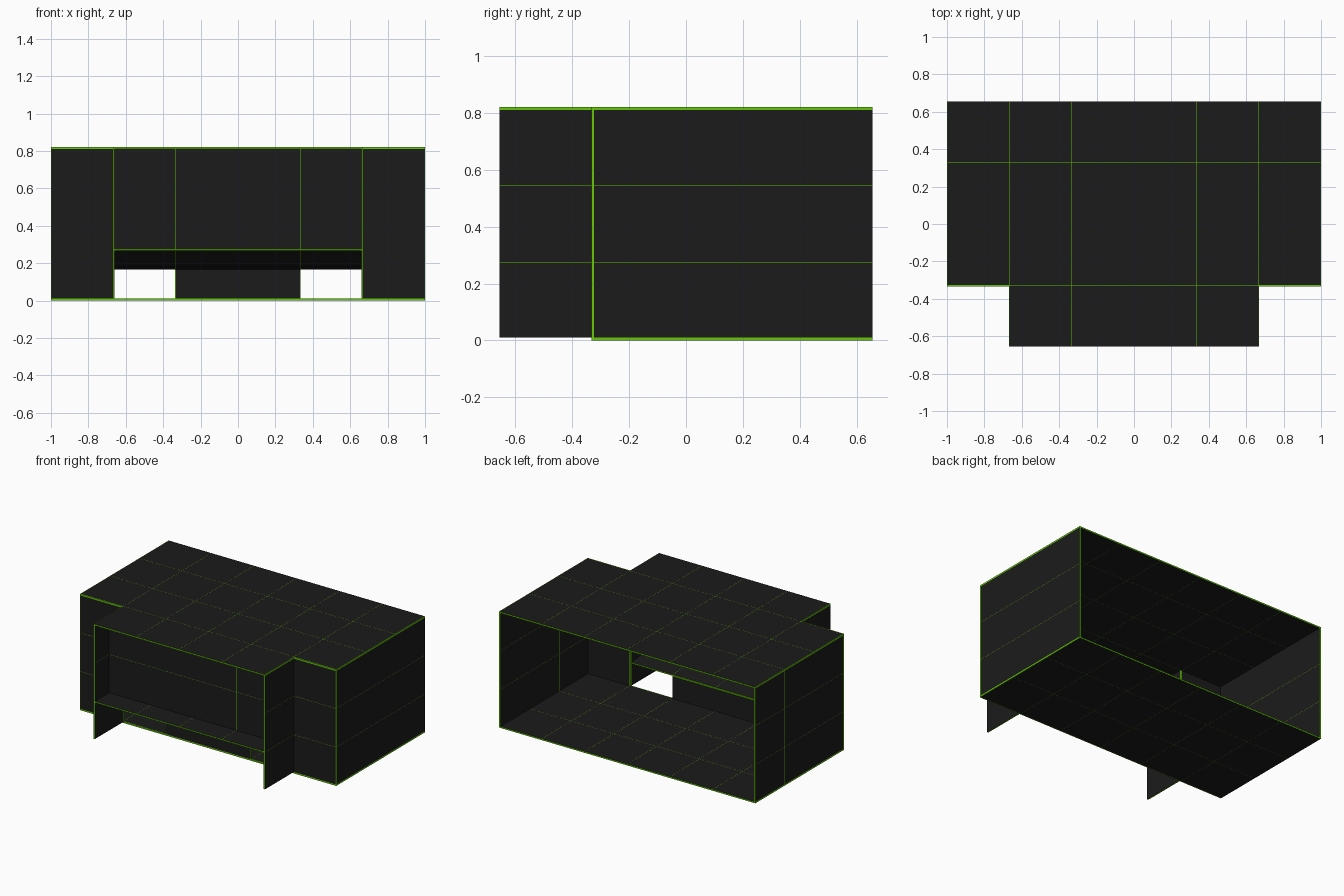
import bpy
import bmesh
from mathutils import Vector

cube = bpy.data.objects.get("Cube")
if cube:
    bpy.data.objects.remove(cube, do_unlink=True)

T = 0.01        # sheet thickness
LINE = 0.0015   # grid line width
W, D, H = 1.0, 0.655, 0.82      # half width, half depth, height
BAY, STEP = 0.669, -0.333       # bay half width, front wall position
GRID = {0: (-0.997, -0.667, -0.333, 0, 0.333, 0.667, 0.997),
        1: (-0.327, 0, 0.327),
        2: (0.273, 0.546)}


def make_material(name, colour):
    mat = bpy.data.materials.new(name)
    mat.use_nodes = True
    mat.diffuse_color = colour
    bsdf = mat.node_tree.nodes["Principled BSDF"]
    bsdf.inputs["Base Color"].default_value = colour
    bsdf.inputs["Roughness"].default_value = 0.8
    return mat


DARK = make_material("charcoal", (0.011, 0.011, 0.011, 1))
GREEN = make_material("bright green", (0.133, 0.58, 0.002, 1))


def sheet(name, axis, start, end, outline):
    """Extrude a 2D outline along an axis, then score the green grid into it."""
    others = [a for a in range(3) if a != axis]
    bm = bmesh.new()
    verts = []
    for u, v in outline:
        co = Vector()
        co[axis], co[others[0]], co[others[1]] = start, u, v
        verts.append(bm.verts.new(co))
    face = bm.faces.new(verts)
    grown = bmesh.ops.extrude_face_region(bm, geom=[face])
    move = Vector()
    move[axis] = end - start
    bmesh.ops.translate(bm, vec=move, verts=[
        g for g in grown["geom"] if isinstance(g, bmesh.types.BMVert)])
    bmesh.ops.recalc_face_normals(bm, faces=bm.faces)
    # Cut both sides of each grid line, leaving narrow strips
    for a, places in GRID.items():
        if a == axis and abs(end - start) < 2 * T:
            continue
        normal = Vector()
        normal[a] = 1
        for place in places:
            for side in (-0.5, 0.5):
                bmesh.ops.bisect_plane(
                    bm, geom=bm.verts[:] + bm.edges[:] + bm.faces[:],
                    plane_co=normal * (place + side * LINE), plane_no=normal)
    # Sheet rims and grid strips are narrow, so they turn green
    for f in bm.faces:
        f.material_index = int(min(e.calc_length() for e in f.edges) < T * 1.02)
    mesh = bpy.data.meshes.new(name)
    bm.to_mesh(mesh)
    bm.free()
    mesh.materials.append(DARK)
    mesh.materials.append(GREEN)
    obj = bpy.data.objects.new(name, mesh)
    bpy.context.collection.objects.link(obj)


def rect(u0, u1, v0, v1):
    return [(u0, v0), (u1, v0), (u1, v1), (u0, v1)]


# Floor and the roof with its projecting bay
sheet("floor", 2, 0, T, rect(-W, W, STEP, D))
sheet("roof", 2, H - T, H, [
    (-W, D), (-W, STEP), (-BAY, STEP), (-BAY, -D),
    (BAY, -D), (BAY, STEP), (W, STEP), (W, D)])

# Side walls, front shoulder walls and bay cheeks
for side, s in (("left", 1), ("right", -1)):
    sheet(side + "_wall", 0, s * W, s * (W - T), rect(STEP + T, D, T, H - T))
    lo, hi = sorted((s * (BAY - T), s * W))
    sheet(side + "_front_wall", 1, STEP, STEP + T, rect(lo, hi, T, H - T))
    sheet(side + "_bay_cheek", 0, s * BAY, s * (BAY - T),
          rect(-D, STEP, T, H - T))

# Recessed window panel, sill with bent underside, and central lower wall
INNER = BAY - T
sheet("window_panel", 1, -0.495, -0.485, rect(-INNER, INNER, 0.274, H - T))
sheet("window_sill", 0, -INNER, INNER, [
    (-D, 0.276), (-D, 0.267), (-0.49, 0.18), (STEP, 0.165),
    (STEP, 0.174), (-0.485, 0.189), (-0.485, 0.276)])
sheet("lower_front_wall", 1, STEP, STEP + T, rect(-0.336, 0.333, T, 0.166))
